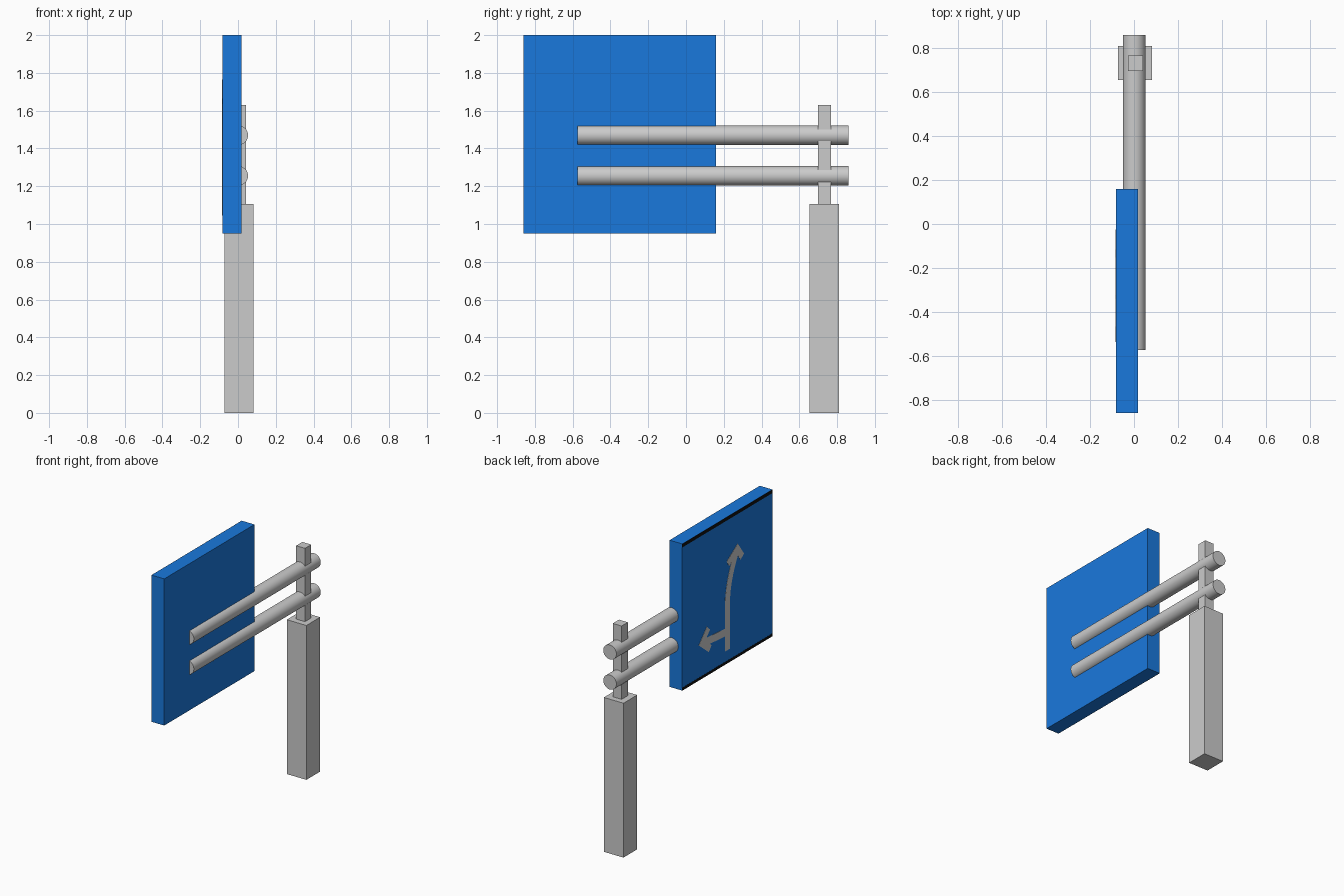
import bpy, bmesh, math
from mathutils import Vector

if "Cube" in bpy.data.objects:
    bpy.data.objects.remove(bpy.data.objects["Cube"])


def material(name, rgb):
    m = bpy.data.materials.new(name)
    m.diffuse_color = (*rgb, 1)
    m.use_nodes = True
    m.node_tree.nodes["Principled BSDF"].inputs["Base Color"].default_value = m.diffuse_color
    return m


def link(name, bm, mat=None):
    bmesh.ops.recalc_face_normals(bm, faces=bm.faces)
    me = bpy.data.meshes.new(name)
    bm.to_mesh(me)
    bm.free()
    ob = bpy.data.objects.new(name, me)
    bpy.context.collection.objects.link(ob)
    if mat:
        me.materials.append(mat)
    return ob


def box(name, x, y, z, mat=None):
    bm = bmesh.new()
    bmesh.ops.create_cube(bm, size=1)
    for v in bm.verts:
        v.co = [r[0] + (c + 0.5) * (r[1] - r[0]) for c, r in zip(v.co, (x, y, z))]
    return link(name, bm, mat)


def ribbon(name, pts, width, x=(-0.0835, -0.081)):
    """Mitred flat strip following (y, z) points on the sign face."""
    pts = [Vector(p) for p in pts]
    left, right = [], []
    for i, p in enumerate(pts):
        a = (p - pts[i - 1]).normalized() if i else None
        b = (pts[i + 1] - p).normalized() if i < len(pts) - 1 else None
        a, b = a or b, b or a
        na, nb = Vector((-a.y, a.x)), Vector((-b.y, b.x))
        m = (na + nb).normalized()
        off = m * (width / 2 / m.dot(na))
        left.append(p + off)
        right.append(p - off)
    bm = bmesh.new()
    rings = [[bm.verts.new((xx, q.x, q.y)) for xx, q in
              ((x[0], l), (x[0], r), (x[1], r), (x[1], l))]
             for l, r in zip(left, right)]
    for r0, r1 in zip(rings, rings[1:]):
        for k in range(4):
            n = (k + 1) % 4
            bm.faces.new((r0[k], r0[n], r1[n], r1[k]))
    bm.faces.new(rings[0])
    bm.faces.new(rings[-1])
    return link(name, bm)


blue = material("sign_blue", (0.01, 0.19, 0.72))
black = material("trim_black", (0.005, 0.005, 0.005))

# Support: wide base post and slim upper post
box("base_post", (-0.072, 0.083), (0.655, 0.81), (0, 1.105))
box("upper_post", (-0.028, 0.042), (0.698, 0.768), (1.105, 1.63))

# Sign panel with dark trim along the top and bottom of its face
box("sign_panel", (-0.082, 0.018), (-0.86, 0.16), (0.95, 2.0), blue)
for name, z in (("top_trim", (1.975, 2.0)), ("bottom_trim", (0.95, 0.97))):
    box(name, (-0.083, -0.08), (-0.86, 0.16), z, black)

# Two horizontal pipes carrying the panel
for name, z in (("upper_pipe", 1.47), ("lower_pipe", 1.255)):
    bpy.ops.mesh.primitive_cylinder_add(
        vertices=32, radius=0.052, depth=1.435,
        location=(0.001, 0.1425, z), rotation=(math.pi / 2, 0, 0))
    bpy.context.object.name = name
    bpy.ops.object.shade_smooth_by_angle()

# Direction arrows: curved stem, side branch and two chevron heads
curve = [(-0.35 - 0.105 * t * t, 1.36 + 0.35 * t) for t in (i / 8 for i in range(9))]
ribbon("arrow_stem", [(-0.35, 1.045)] + curve, 0.055)
ribbon("arrow_head", [(-0.355, 1.66), (-0.46, 1.73), (-0.518, 1.65)], 0.05)
ribbon("side_branch", [(-0.33, 1.18), (-0.07, 1.2)], 0.055)
ribbon("side_head", [(-0.135, 1.285), (-0.062, 1.205), (-0.155, 1.13)], 0.05)
